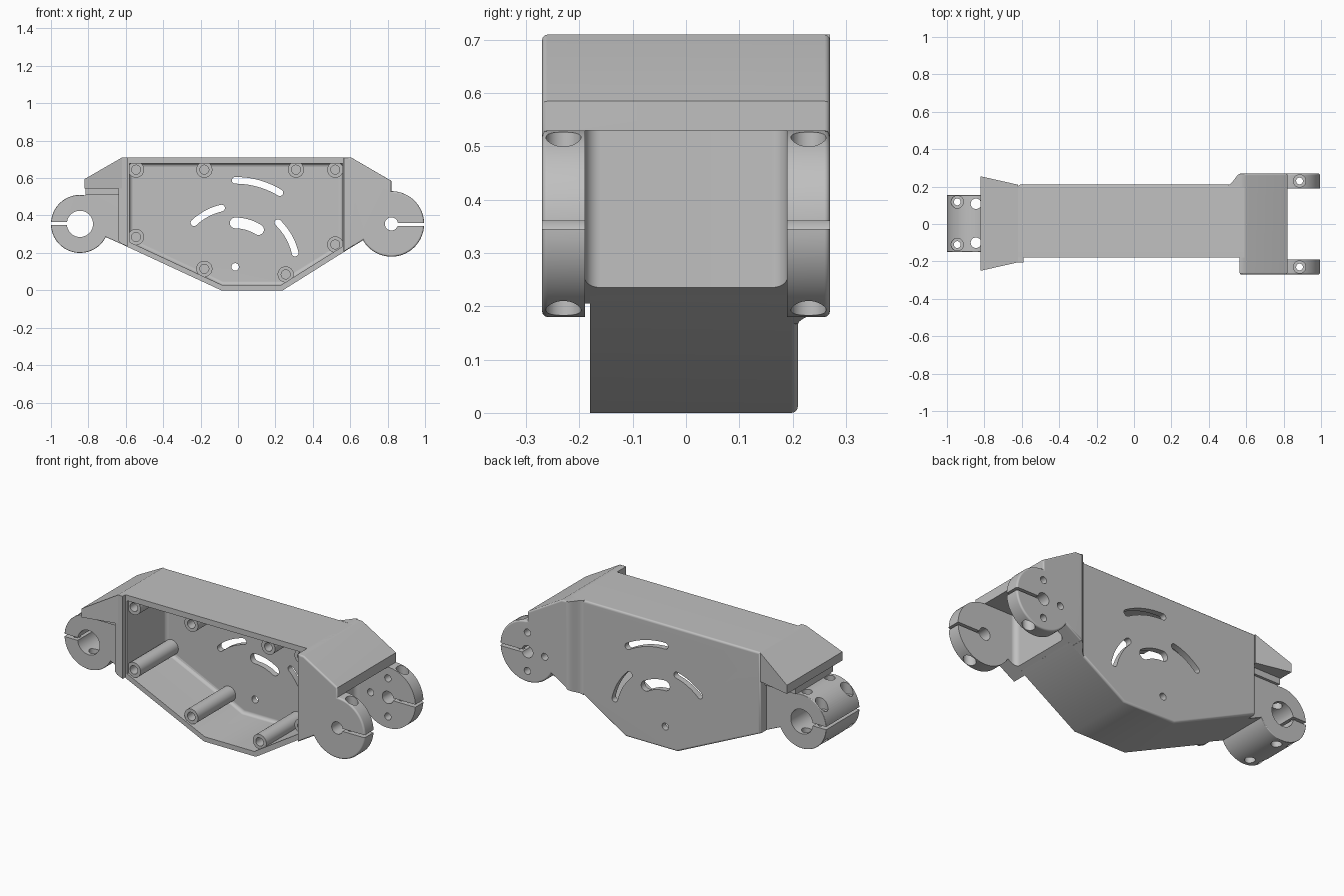
import bpy, bmesh, math
from mathutils import Matrix

cube = bpy.data.objects.get("Cube")
if cube:
    bpy.data.objects.remove(cube, do_unlink=True)

grey = bpy.data.materials.new("plain grey")
grey.use_nodes = True
grey.diffuse_color = (0.53, 0.53, 0.53, 1)
grey.node_tree.nodes["Principled BSDF"].inputs["Base Color"].default_value = (0.53, 0.53, 0.53, 1)


def link(name, bm):
    bmesh.ops.recalc_face_normals(bm, faces=bm.faces)
    mesh = bpy.data.meshes.new(name)
    bm.to_mesh(mesh)
    bm.free()
    mesh.materials.append(grey)
    obj = bpy.data.objects.new(name, mesh)
    bpy.context.collection.objects.link(obj)
    return obj


def prism(name, pts, lo, hi, axis="Y", round_lo=0, round_hi=0):
    """Extrude a profile along an axis, with optionally rounded ends."""
    bm = bmesh.new()
    rings = [[bm.verts.new((u, d, v) if axis == "Y" else (u, v, d)) for u, v in pts]
             for d in (lo, hi)]
    n = len(pts)
    caps = [bm.faces.new(ring) for ring in rings]
    for i in range(n):
        j = (i + 1) % n
        bm.faces.new((rings[0][i], rings[0][j], rings[1][j], rings[1][i]))
    bmesh.ops.recalc_face_normals(bm, faces=bm.faces)
    edges = [list(cap.edges) for cap in caps]
    for group, size in zip(edges, (round_lo, round_hi)):
        if size:
            bmesh.ops.bevel(bm, geom=group, offset=size, segments=3, profile=0.5,
                            affect="EDGES", clamp_overlap=True)
    return link(name, bm)


def arc(cx, cz, r, start, end, n):
    angles = [math.radians(start + (end - start) * i / n) for i in range(n + 1)]
    return [(cx + r * math.cos(a), cz + r * math.sin(a)) for a in angles]


def rod(u, v, r, lo, hi, axis="Y"):
    return prism("rod", arc(u, v, r, 0, 352.5, 47), lo, hi, axis)


def box(x0, x1, z0, z1, y0, y1):
    return prism("box", [(x0, z0), (x1, z0), (x1, z1), (x0, z1)], y0, y1)


def combine(obj, other, operation="DIFFERENCE"):
    """Apply a boolean and throw the helper away."""
    mod = obj.modifiers.new("boolean", "BOOLEAN")
    mod.operation, mod.solver, mod.object = operation, "EXACT", other
    deps = bpy.context.evaluated_depsgraph_get()
    mesh = bpy.data.meshes.new_from_object(obj.evaluated_get(deps))
    obj.modifiers.clear()
    obj.data = mesh
    bpy.data.objects.remove(other, do_unlink=True)


def screw_hole(obj, x, y, z, reach):
    """Vertical through hole, counterbored above and below."""
    combine(obj, rod(x, y, 0.018, 0, 0.6, "Z"))
    combine(obj, rod(x, y, 0.033, z + reach, 0.6, "Z"))
    combine(obj, rod(x, y, 0.033, 0.1, z - reach, "Z"))


# Open-fronted housing
housing = prism("housing", [(-0.62, 0.71), (0.59, 0.71), (0.59, 0.22), (0.24, 0),
                            (-0.09, 0), (-0.62, 0.2455)], -0.18, 0.21, round_hi=0.012)
combine(housing, prism("pocket", [(-0.58, 0.678), (0.56, 0.678), (0.56, 0.235), (0.23, 0.028),
                                  (-0.085, 0.028), (-0.58, 0.258)], -0.3, 0.175, round_hi=0.02))

# Screw bosses along the pocket walls
bosses = [(-0.545, 0.645), (-0.18, 0.645), (0.31, 0.645), (0.52, 0.645),
          (-0.545, 0.285), (-0.18, 0.115), (0.255, 0.085), (0.52, 0.245)]
for x, z in bosses:
    combine(housing, rod(x, z, 0.043, -0.168, 0.19), "UNION")
for x, z in bosses:
    combine(housing, rod(x, z, 0.024, -0.3, -0.05))

# Pivot hole and concentric curved slots in the back wall
px, pz = -0.015, 0.125
combine(housing, rod(px, pz, 0.02, 0.1, 0.3))
for r, a0, a1, w in [(0.463, 59, 90, 0.018), (0.323, 103, 133, 0.018),
                     (0.329, 13, 46, 0.018), (0.235, 58, 90, 0.029)]:
    ends = [arc(px, pz, r, a, a, 1)[0] for a in (a0, a1)]
    outline = arc(px, pz, r + w, a0, a1, 12)
    outline += arc(*ends[1], w, a1, a1 + 180, 10)[1:]
    outline += arc(px, pz, r - w, a1, a0, 12)[1:]
    outline += arc(*ends[0], w, a0 + 180, a0 + 360, 10)[1:-1]
    combine(housing, prism("slot", outline, 0.1, 0.3))

# Left fork: a hood with two split clamp ears
ear = (0.82, 0.355)
fork = prism("fork_end", [(0.565, 0.205), (0.565, 0.71), (0.605, 0.71), (0.82, 0.585)]
             + arc(*ear, 0.175, 90, -150, 56), -0.27, 0.27, round_lo=0.01, round_hi=0.01)
c = 0.03
gap = ([(1.1, -0.19), (1.1, 0.19)] + arc(0.615 + c, 0.19 - c, c, 90, 180, 6)
       + arc(0.615 + c, -0.19 + c, c, 180, 270, 6))
combine(fork, prism("gap", gap, 0, 0.53, "Z"))
combine(fork, rod(*ear, 0.035, -0.4, 0.4))
combine(fork, box(0.83, 1.1, 0.345, 0.36, -0.4, 0.4))
for y in (-0.23, 0.23):
    screw_hole(fork, 0.885, y, 0.355, 0.1)
for a in (90, 180, 270):
    x, z = arc(*ear, 0.11, a, a, 1)[0]
    combine(fork, rod(x, z, 0.02, 0.1, 0.4))

# Curved blend from the back wall out to the fork
steps = [i / 8 for i in range(9)]
blend = [(0.505 + 0.065 * t, 0.21 + 0.06 * t * t * (3 - 2 * t)) for t in steps]
blend = prism("fork_blend", blend + [(0.57, 0.2), (0.505, 0.2)], 0, 0.71, "Z")
for v in blend.data.vertices:
    if v.co.z < 0.1:
        v.co.z = 0.628 * (v.co.x - 0.24)

# Flared hood over the right clamp
hood = prism("flared_hood", [(-0.82, 0.595), (-0.62, 0.71), (-0.62, 0.545), (-0.82, 0.545)],
             -0.205, 0.21)
for v in hood.data.vertices:
    if v.co.x < -0.8:
        v.co.y = -0.25 if v.co.y < 0 else 0.255
ledge = box(-0.815, -0.6, 0.51, 0.55, -0.17, 0.17)
ledge.name = "hood_ledge"
panel = prism("front_end_panel", [(-0.64, 0.698), (-0.62, 0.71), (-0.59, 0.71), (-0.59, 0.235),
                                  (-0.625, 0.25), (-0.64, 0.265)], -0.205, -0.12)

# Right split clamp on its arm
hub = (-0.845, 0.355)
clamp = prism("split_clamp", [(-0.6, 0.237), (-0.6, 0.515), (-0.815, 0.515)]
              + arc(*hub, 0.155, 79, 333, 60), -0.15, 0.155, round_lo=0.01, round_hi=0.01)
combine(clamp, rod(*hub, 0.07, -0.4, 0.4))
combine(clamp, box(-1.1, -0.88, 0.349, 0.365, -0.4, 0.4))
for y in (-0.11, 0.118):
    screw_hole(clamp, -0.945, y, 0.355, 0.07)
for y in (-0.1, 0.108):
    combine(clamp, rod(-0.845, y, 0.028, 0.1, 0.53, "Z"))

# Smooth the curves, keep the machined edges crisp
for obj in (housing, fork, blend, hood, ledge, panel, clamp):
    bpy.ops.object.select_all(action="DESELECT")
    obj.select_set(True)
    bpy.context.view_layer.objects.active = obj
    bpy.ops.object.shade_smooth_by_angle(angle=math.radians(35))
    weighted = obj.modifiers.new("weighted normals", "WEIGHTED_NORMAL")
    weighted.keep_sharp = True
